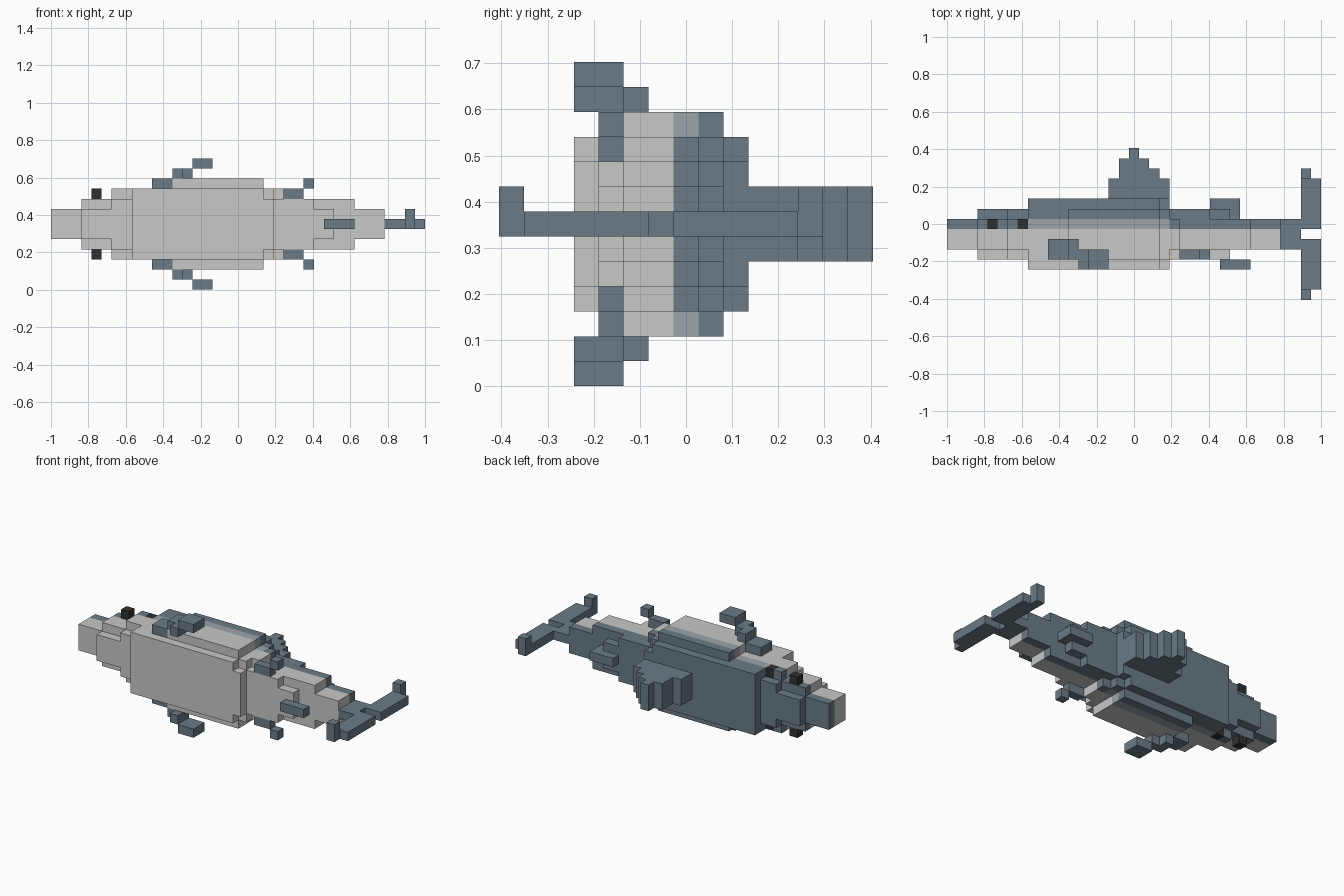
import bpy, bmesh
from itertools import product
from mathutils import Vector

default = bpy.data.objects.get("Cube")
if default:
    bpy.data.objects.remove(default, do_unlink=True)

U = 2 / 37                               # size of one block
ORIGIN = Vector((-1, -7.5 * U, 0))
MID = 6.5                                # body axis, in blocks
AXES = [(a, s) for a in range(3) for s in (0, 1)]


def material(name, color):
    m = bpy.data.materials.new(name)
    m.use_nodes = True
    m.diffuse_color = (*color, 1)
    m.node_tree.nodes["Principled BSDF"].inputs["Base Color"].default_value = (*color, 1)
    return m


BELLY, BACK, BAND, BLACK = range(4)
PALETTE = [
    material("pale_grey", (0.578, 0.578, 0.565)),
    material("slate_blue", (0.147, 0.198, 0.238)),
    material("light_slate", (0.332, 0.376, 0.402)),
    material("eye_black", (0.03, 0.03, 0.03)),
]


def blocks(name, boxes, rule=lambda c: BACK):
    """Joins boxes (x0, x1, y0, y1, z0, z1 in blocks) into one outer skin."""
    cells = set()
    for x0, x1, y0, y1, z0, z1 in boxes:
        cells.update(product(range(x0, x1), range(y0, y1), range(z0, z1)))
    bm = bmesh.new()
    corners = {}

    def corner(p):
        if p not in corners:
            corners[p] = bm.verts.new(ORIGIN + Vector(p) * U)
        return corners[p]

    for cell in sorted(cells):
        for axis, side in AXES:
            beside = list(cell)
            beside[axis] += 2 * side - 1
            if tuple(beside) in cells:
                continue
            ring = []
            for a, b in ((0, 0), (1, 0), (1, 1), (0, 1)):
                p = list(cell)
                p[axis] += side
                p[(axis + 1) % 3] += a
                p[(axis + 2) % 3] += b
                ring.append(corner(tuple(p)))
            face = bm.faces.new(ring if side else ring[::-1])
            face.material_index = rule(cell)
    mesh = bpy.data.meshes.new(name)
    bm.to_mesh(mesh)
    bm.free()
    for m in PALETTE:
        mesh.materials.append(m)
    obj = bpy.data.objects.new(name, mesh)
    bpy.context.collection.objects.link(obj)
    return obj


def pair(name, boxes, rule=lambda c: BACK):
    """Makes a part on the upper flank and its mirror on the lower flank."""
    blocks("upper_" + name, boxes, rule)
    flipped = [(*b[:4], 13 - b[5], 13 - b[4]) for b in boxes]
    blocks("lower_" + name, flipped, rule)


def section(x0, x1, half_y, half_z):
    return (x0, x1, int(MID - half_y), int(MID + half_y),
            int(MID - half_z), int(MID + half_z))


# Body: pale belly, slate back, lighter band along the middle, dark gill spot
def body_color(cell):
    x, y, z = cell
    if x == 7 and y == 7 and z in (3, 9):
        return BLACK
    if y < 7:
        return BELLY
    return BAND if y == 7 and 8 <= x < 22 else BACK


blocks("body", [section(*s) for s in (
    (0, 3, 1.5, 1.5),
    (3, 6, 1.5, 2.5), (3, 6, 2.5, 1.5),
    (6, 8, 1.5, 3.5), (6, 8, 2.5, 2.5),
    (8, 21, 3.5, 3.5), (12, 21, 2.5, 4.5),
    (21, 22, 2.5, 3.5), (21, 22, 3.5, 2.5),
    (22, 23, 1.5, 3.5), (22, 26, 2.5, 2.5),
    (26, 28, 2.5, 1.5), (23, 30, 1.5, 2.5),
    (30, 33, 1.5, 1.5))], body_color)

# Eyes
pair("eye", [(4, 5, 7, 8, 9, 10)], lambda c: BLACK)

# Fins along the back and belly
blocks("dorsal_fin", [(16, 22, 10, 12, 5, 8), (17, 21, 12, 13, 5, 8),
                      (17, 20, 13, 14, 5, 8), (18, 19, 14, 15, 5, 8)])
blocks("rear_dorsal_fin", [(26, 29, 8, 10, 6, 7)])
blocks("anal_fin", [(27, 30, 3, 4, 6, 7)])

# Paired side fins
pair("pectoral_fin", [(10, 12, 4, 6, 10, 11), (12, 13, 4, 6, 11, 12),
                      (13, 14, 3, 5, 11, 12), (14, 16, 3, 5, 12, 13)])
pair("pelvic_fin", [(23, 25, 4, 5, 9, 10), (25, 26, 4, 5, 10, 11)])

# Forked tail with bent tips
blocks("tail_fin", [(33, 35, 5, 8, 6, 7), (35, 37, 7, 12, 6, 7),
                    (35, 37, 1, 6, 6, 7), (35, 36, 12, 13, 6, 8),
                    (35, 36, 0, 1, 6, 8)])
